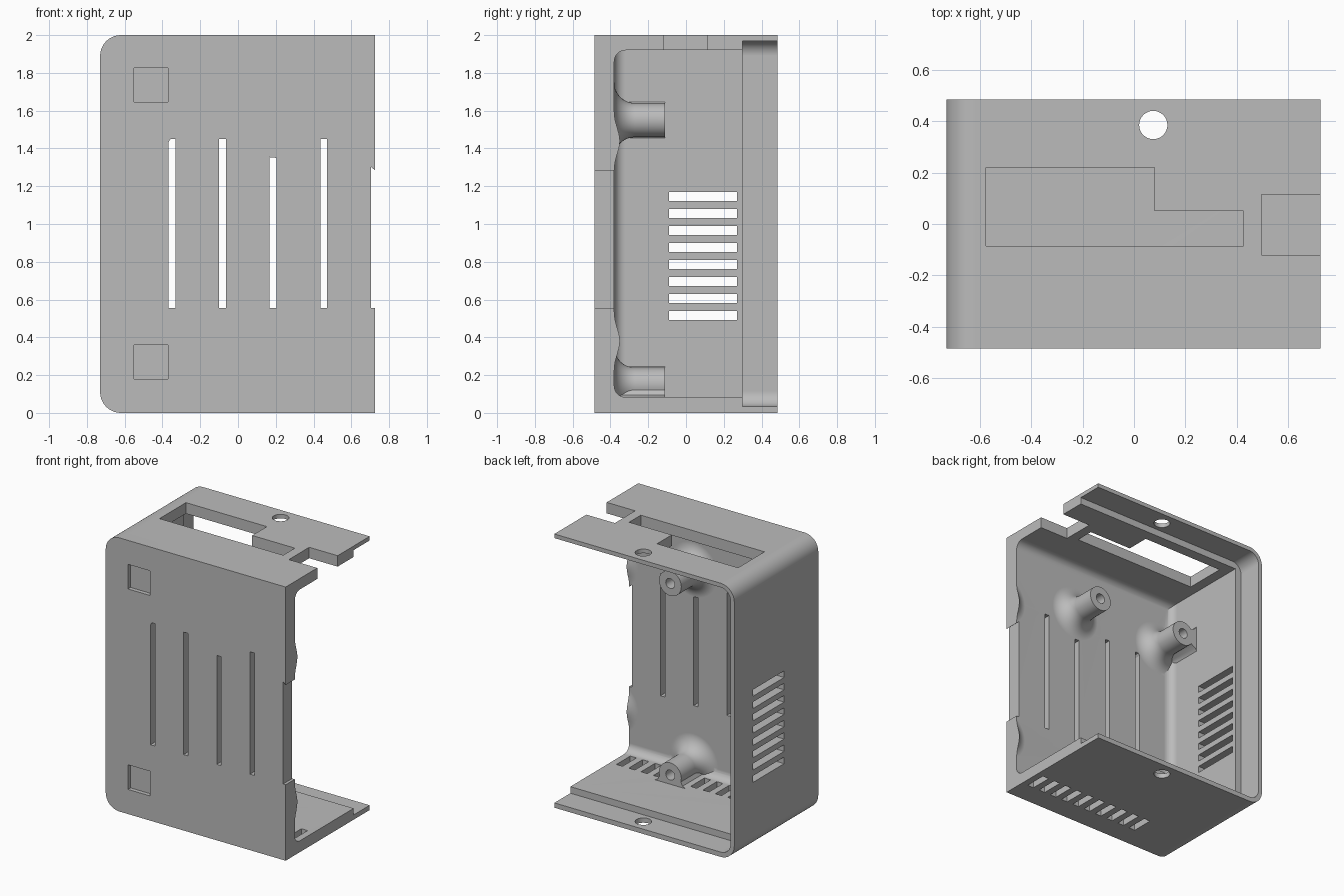
import bpy, bmesh
from math import pi, cos, sin, radians
from mathutils import Vector, Matrix

cube = bpy.data.objects.get("Cube")
if cube:
    bpy.data.objects.remove(cube, do_unlink=True)

grey = bpy.data.materials.new("plain grey")
grey.use_nodes = True
color = (0.5, 0.5, 0.5, 1)
grey.diffuse_color = color
grey.node_tree.nodes["Principled BSDF"].inputs["Base Color"].default_value = color


def finish(name, bm):
    bmesh.ops.recalc_face_normals(bm, faces=bm.faces)
    mesh = bpy.data.meshes.new(name)
    bm.to_mesh(mesh)
    bm.free()
    mesh.materials.append(grey)
    ob = bpy.data.objects.new(name, mesh)
    bpy.context.collection.objects.link(ob)
    return ob


def box(name, xs, ys, zs, round_front=0):
    bm = bmesh.new()
    bmesh.ops.create_cube(bm, size=1)
    for v in bm.verts:
        v.co = [a + (c + 0.5) * (b - a) for c, (a, b) in zip(v.co, (xs, ys, zs))]
    if round_front:
        edges = [e for e in bm.edges if all(abs(v.co.y - ys[0]) < 1e-5 for v in e.verts)]
        bmesh.ops.bevel(bm, geom=edges, offset=round_front, segments=8, profile=0.5, affect='EDGES')
    return finish(name, bm)


def prism(name, points, y0, y1):
    bm = bmesh.new()
    face = bm.faces.new([bm.verts.new((x, y0, z)) for x, z in points])
    new = bmesh.ops.extrude_face_region(bm, geom=[face])["geom"]
    bmesh.ops.translate(bm, vec=(0, y1 - y0, 0),
                        verts=[g for g in new if isinstance(g, bmesh.types.BMVert)])
    return finish(name, bm)


def rounded_slab(name, x0, x1, z0, z1, r, y0, y1):
    # rectangle with both corners on the -x side rounded
    pts = [(x1, z0), (x1, z1)]
    for cz, start in ((z1 - r, 90), (z0 + r, 180)):
        for i in range(13):
            a = radians(start + i * 7.5)
            pts.append((x0 + r + r * cos(a), cz + r * sin(a)))
    return prism(name, pts, y0, y1)


def cylinder(name, center, radius, depth, axis):
    bm = bmesh.new()
    bmesh.ops.create_cone(bm, cap_ends=True, segments=32, radius1=radius, radius2=radius, depth=depth)
    if axis == 'Y':
        bmesh.ops.rotate(bm, verts=bm.verts, matrix=Matrix.Rotation(pi / 2, 3, 'X'))
    bmesh.ops.translate(bm, verts=bm.verts, vec=center)
    return finish(name, bm)


def combine(target, other, operation):
    mod = target.modifiers.new("combine", 'BOOLEAN')
    mod.operation, mod.object, mod.solver = operation, other, 'EXACT'
    bpy.context.view_layer.objects.active = target
    bpy.ops.object.modifier_apply(modifier=mod.name)
    bpy.data.objects.remove(other, do_unlink=True)


def cut(other):
    combine(body, other, 'DIFFERENCE')


FRONT, INNER, TIP = -0.485, -0.38, -0.11
EDGE = 0.725

# shell, cavity and lip for the cover
body = rounded_slab("enclosure_shell", -0.73, 1.1, 0, 2, 0.11, FRONT, 0.485)
cut(box("cavity", (-0.65, 2), (INNER, 2), (0.083, 1.92), 0.06))
cut(rounded_slab("cover_lip", -0.7, 2, 0.035, 1.97, 0.08, 0.3, 1))

# front, side and floor vents
for i in range(5):
    x = -0.35 + i * 0.268
    cut(box("front_vent", (x - 0.018, x + 0.018), (-1, -0.3), (0.555, 1.45)))
for i in range(8):
    z = 0.515 + i * 0.09
    cut(box("side_vent", (-1, -0.6), (-0.09, 0.27), (z - 0.024, z + 0.024)))
for i in range(10):
    x = -0.25 + i * 0.1
    cut(box("floor_vent", (x - 0.025, x + 0.025), (-0.32, -0.16), (-0.1, 0.2)))


def screw_post(x, z):
    # post with a concave flare at its foot
    profile = [(0, FRONT), (0.2, FRONT)]
    for i in range(11):
        a = radians(270 - i * 9)
        profile.append((0.2 + 0.11 * cos(a), -0.27 + 0.11 * sin(a)))
    profile += [(0.09, TIP), (0, TIP)]
    bm = bmesh.new()
    verts = [bm.verts.new((r, y, 0)) for r, y in profile]
    edges = [bm.edges.new(p) for p in zip(verts, verts[1:])]
    bmesh.ops.spin(bm, geom=verts + edges, cent=(0, 0, 0), axis=(0, 1, 0), angle=2 * pi, steps=40)
    bmesh.ops.remove_doubles(bm, verts=bm.verts, dist=1e-4)
    bmesh.ops.translate(bm, verts=bm.verts, vec=(x, 0, z))
    post = finish("screw_post", bm)
    combine(post, box("trim", (-0.69, 1), (FRONT, 1), (0.04, 1.96)), 'INTERSECT')
    combine(body, post, 'UNION')


posts = [(x, z) for x in (-0.53, 0.205) for z in (0.15, 1.55)]
for x, z in posts + [(0.85, 0.38), (0.85, 1.44)]:
    screw_post(x, z)

# webs joining posts to the side wall and floor
for x, z in posts:
    if x < 0:
        half = [(-0.67, 0.1), (-0.65, 0.095), (-0.635, 0.075), (-0.6, 0.055)]
        pts = [(a, z + b) for a, b in half] + [(a, max(z - b, 0.06)) for a, b in reversed(half)]
        combine(body, prism("wall_web", pts, -0.4, TIP), 'UNION')
    if z < 1:
        half = [(0.125, 0.06), (0.125, 0.083), (0.1, 0.095), (0.084, 0.125)]
        pts = [(x + a, b) for a, b in half] + [(max(x - a, -0.67), b) for a, b in reversed(half)]
        combine(body, prism("floor_web", pts, -0.4, TIP), 'UNION')

# screw holes in the posts
for x, z in posts:
    cut(cylinder("post_hole", (x, -0.16, z), 0.036, 0.3, 'Y'))

# square pockets on the front
for z in (0.27, 1.735):
    cut(box("front_pocket", (-0.55, -0.37), (-1, FRONT + 0.03), (z - 0.09, z + 0.09)))

# top openings and cover screw holes
cut(box("large_opening", (-0.575, 0.08), (-0.085, 0.22), (1.8, 2.2)))
cut(box("small_opening", (0.07, 0.425), (-0.085, 0.05), (1.8, 2.2)))
cut(box("edge_notch", (0.495, 2), (-0.12, 0.115), (1.8, 2.2)))
cut(cylinder("cover_hole", (0.075, 0.385, 1), 0.055, 3, 'Z'))

# open side
cut(box("open_side", (EDGE, 2), (-1, 1), (-1, 3)))

bpy.ops.object.select_all(action='DESELECT')
body.select_set(True)
bpy.context.view_layer.objects.active = body
bpy.ops.object.shade_smooth_by_angle(angle=radians(30))
weighted = body.modifiers.new("weighted_normals", 'WEIGHTED_NORMAL')
weighted.keep_sharp = True
